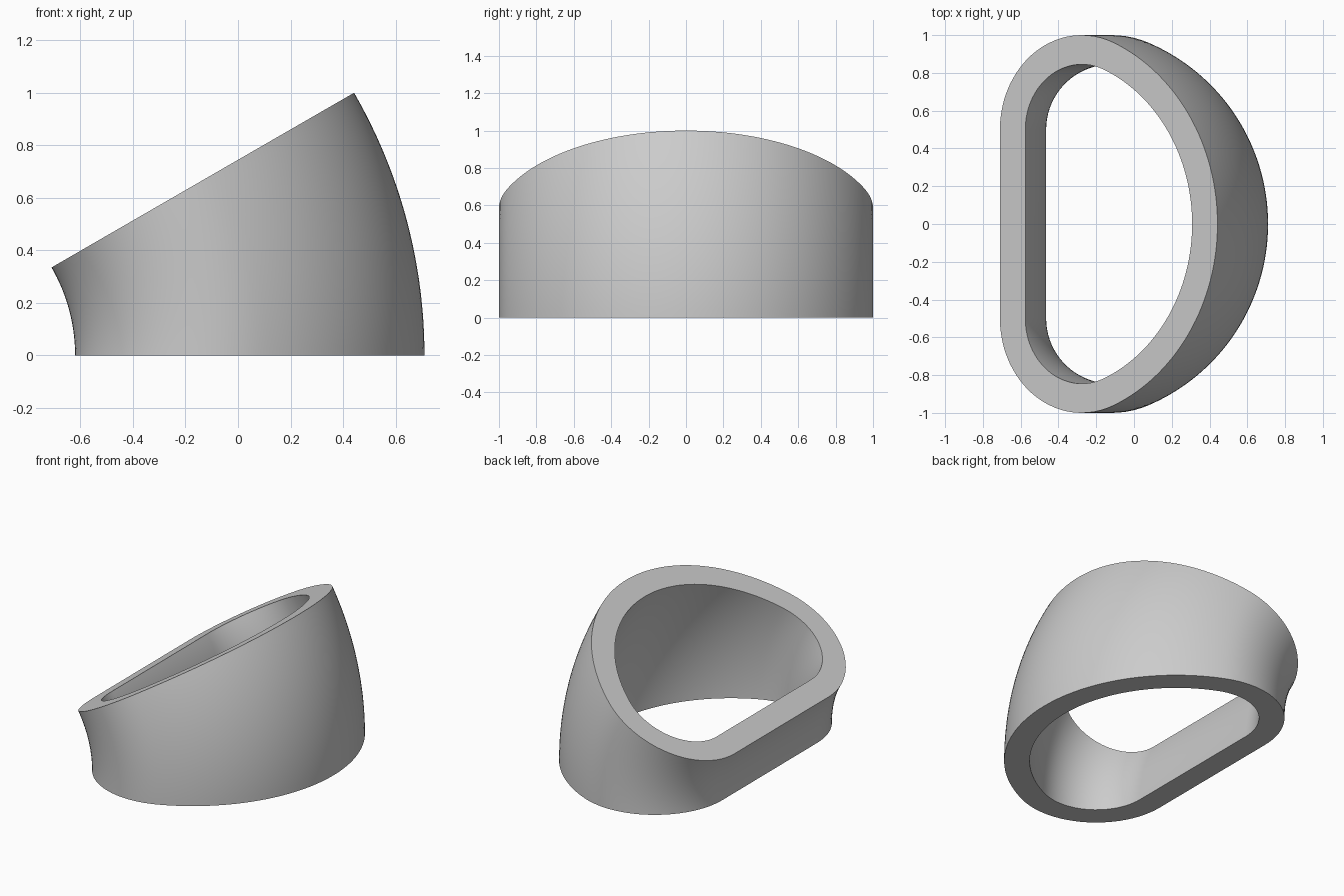
import bpy
import bmesh
from math import atan2, cos, sin, pi, radians
from mathutils import Matrix, Vector

if "Cube" in bpy.data.objects:
    bpy.data.objects.remove(bpy.data.objects["Cube"], do_unlink=True)

INNER_R, OUTER_R = 0.67, 2.0      # distances from the bend axis
BEND = radians(30)
PIVOT_X = -(OUTER_R + INNER_R * cos(BEND)) / 2
FILLET = 0.5                      # corner radius of the D section
BOW = 1.044                       # radius of the bowed side
WALL = 0.155


def arc(cx, cy, radius, start, end, steps):
    return [(cx + radius * cos(start + (end - start) * i / steps),
             cy + radius * sin(start + (end - start) * i / steps))
            for i in range(steps + 1)]


def d_section(inset):
    """Closed D outline, bowed side at large radius, flat side at small radius."""
    bow_x = OUTER_R - BOW
    fx, fy = INNER_R + FILLET, 1 - FILLET
    join = atan2(fy, fx - bow_x)
    half = arc(bow_x, 0, BOW - inset, 0, join, 32)
    half += arc(fx, fy, FILLET - inset, join, pi, 24)[1:]
    return half + [(x, -y) for x, y in reversed(half[1:])]


# Hollow D-shaped section, swept around the bend axis
bm = bmesh.new()
rings = [[bm.verts.new((x + PIVOT_X, y, 0)) for x, y in d_section(inset)]
         for inset in (0, WALL)]
count = len(rings[0])
base = [bm.faces.new((rings[0][i], rings[0][(i + 1) % count],
                      rings[1][(i + 1) % count], rings[1][i]))
        for i in range(count)]
bottom = bmesh.ops.duplicate(bm, geom=base)
bmesh.ops.spin(bm, geom=base, cent=Vector((PIVOT_X, 0, 0)), axis=(0, -1, 0),
               angle=BEND, steps=24, use_duplicate=False)
bmesh.ops.remove_doubles(bm, verts=bm.verts, dist=0.0001)
bmesh.ops.recalc_face_normals(bm, faces=bm.faces)

mesh = bpy.data.meshes.new("bent_pipe_section")
bm.to_mesh(mesh)
bm.free()
pipe = bpy.data.objects.new("bent_pipe_section", mesh)
bpy.context.collection.objects.link(pipe)

# Plain grey
grey = bpy.data.materials.new("plain_grey")
grey.use_nodes = True
color = (0.6, 0.6, 0.6, 1)
grey.diffuse_color = color
grey.node_tree.nodes["Principled BSDF"].inputs["Base Color"].default_value = color
mesh.materials.append(grey)

# Smooth walls with crisp rims
bpy.ops.object.select_all(action="DESELECT")
pipe.select_set(True)
bpy.context.view_layer.objects.active = pipe
bpy.ops.object.shade_smooth_by_angle(angle=radians(30))
